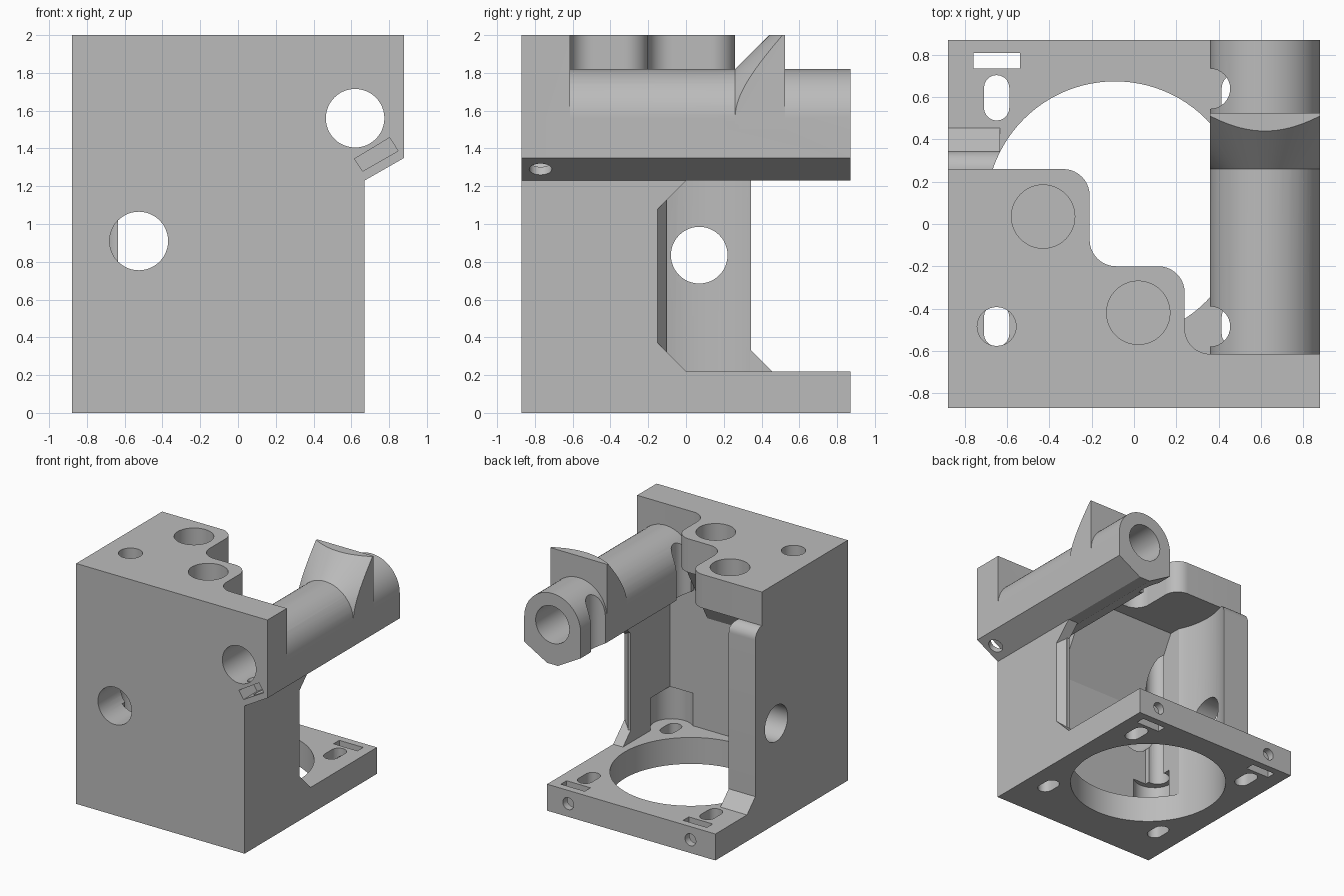
import bpy, bmesh, math
from mathutils import Vector, Matrix

if "Cube" in bpy.data.objects:
    bpy.data.objects.remove(bpy.data.objects["Cube"])

# Axis frames: (u, v, extrusion) -> (x, y, z)
FRAMES = {
    'x': lambda u, v, w: (w, u, v),
    'y': lambda u, v, w: (u, w, v),
    'z': lambda u, v, w: (u, v, w),
}


def solid(name, verts, faces):
    bm = bmesh.new()
    vs = [bm.verts.new(v) for v in verts]
    for f in faces:
        bm.faces.new([vs[i] for i in f])
    bmesh.ops.recalc_face_normals(bm, faces=bm.faces)
    me = bpy.data.meshes.new(name)
    bm.to_mesh(me)
    bm.free()
    ob = bpy.data.objects.new(name, me)
    bpy.context.collection.objects.link(ob)
    return ob


def loft(name, axis, pts_a, a, pts_b, b):
    f, n = FRAMES[axis], len(pts_a)
    verts = [f(u, v, a) for u, v in pts_a] + [f(u, v, b) for u, v in pts_b]
    faces = [list(range(n)), list(range(n, 2 * n))]
    faces += [[i, (i + 1) % n, n + (i + 1) % n, n + i] for i in range(n)]
    return solid(name, verts, faces)


def prism(name, axis, pts, a, b):
    return loft(name, axis, pts, a, pts, b)


def arc(cx, cy, r, a0, a1, n=10):
    return [(cx + r * math.cos(math.radians(a0 + (a1 - a0) * i / n)),
             cy + r * math.sin(math.radians(a0 + (a1 - a0) * i / n))) for i in range(n + 1)]


def circle(cx, cy, r, n=48):
    return arc(cx, cy, r, 0, 360, n)[:-1]


def rect(u0, u1, v0, v1):
    return [(u0, v0), (u1, v0), (u1, v1), (u0, v1)]


def slot(cx, cy, w, h):
    r = w / 2
    return arc(cx, cy + h / 2 - r, r, 0, 180) + arc(cx, cy - h / 2 + r, r, 180, 360)


def combine(target, others, op):
    for o in others:
        m = target.modifiers.new(op, 'BOOLEAN')
        m.operation, m.solver, m.object = op, 'EXACT', o
        bpy.context.view_layer.objects.active = target
        bpy.ops.object.modifier_apply(modifier=m.name)
        bpy.data.objects.remove(o)


# Front wall with the overhanging upper right corner, its front edge chamfered
front = [(-.88, 0), (.67, 0), (.67, 1.23), (.88, 1.35), (.88, 2), (-.88, 2)]
housing = prism("housing", 'y', front, -.87, -.615)

# Base plate, left wall and motor bore
base = prism("base_plate", 'z', rect(-.88, .67, -.87, .87), 0, .22)
left = prism("left_wall", 'x',
             [(-.7, .1), (.455, .1), (.455, .22), (.345, .33)]
             + arc(.255, 1.63, .09, 0, 90) + [(.255, 1.85), (-.7, 1.85)], -.88, -.635)
combine(housing, [base, left], 'UNION')
combine(housing, [prism("bore", 'z', circle(-.09, .065, .61, 96), -.1, 1.72)], 'DIFFERENCE')

# Right wall, bevelled along its rear edge
def wall_end(y):
    d = -y
    return [(-.7, .1), (0, .1), (0, .22), (y, .22 + d), (y, 1.23 - d), (0, 1.23), (0, 1.3), (-.7, 1.3)]
right_in = prism("right_wall_inner", 'x', wall_end(-.1), .58, .605)
right_out = loft("right_wall_outer", 'x', wall_end(-.1), .6, wall_end(-.15), .67)

# Stepped top plate and the sloped support beneath it
top = prism("top_plate", 'z',
            [(-.88, -.8), (-.88, .26)] + arc(-.335, .135, .125, 90, 0)
            + arc(-.085, -.075, .125, 180, 270) + arc(.115, -.325, .125, 90, 0)
            + arc(.36, -.495, .12, 180, 270) + [(.36, -.8)], 1.72, 2)
slope = prism("sloped_support", 'x', [(-.7, 1.05), (-.615, 1.15), (-.3, 1.73), (-.7, 1.85)], -.8, .235)

# Rod arm with round top and tapered underside, plus its conical fin
arm = prism("rod_arm", 'y', arc(.62, 1.56, .26, 0, 180, 32)
            + [(.36, 1.35), (.57, 1.23), (.67, 1.23), (.88, 1.35)], -.75, .87)
fin = loft("cone_fin", 'y', circle(.62, 1.56, .20, 96), .20, circle(.62, 1.56, .525, 96), .525)
combine(fin, [prism("fin_limit", 'z', rect(.36, .88, .1, .7), 1.5, 2)], 'INTERSECT')
combine(housing, [right_in, right_out, top, slope, arm, fin], 'UNION')

# Rod and shaft holes
cuts = [prism("rod_hole", 'y', circle(.62, 1.56, .155), -1, 1),
        prism("front_hole", 'y', circle(-.525, .91, .155), -1, -.5),
        prism("side_hole", 'x', circle(.07, .835, .15), -1, -.5)]
# Blind sockets in the top
for x, y in [(-.43, .035), (.02, -.42)]:
    cuts.append(prism("socket", 'z', circle(x, y, .15), 1.8, 2.1))
# Screw access bores, mounting slots and corner recesses
for x, y, r in [(-.65, -.485, .092), (.36, -.485, .095), (.36, .64, .095)]:
    cuts.append(prism("access_bore", 'z', circle(x, y, r, 32), .22, 2.1))
for x in (-.65, .475):
    cuts.append(prism("rear_slot", 'z', slot(x, .597, .12, .215), -.1, .3))
    cuts.append(prism("front_slot", 'z', slot(x, -.48, .12, .2), -.1, .3))
    cuts.append(prism("recess", 'z', circle(x + (.03 if x < 0 else 0), -.49, .165, 32), .22, .49))
    cuts.append(prism("nut_slot", 'z', rect(x - .11, x + .11, .735, .81), -.1, .3))
    cuts.append(prism("rear_screw", 'y', circle(x, .11, .05, 24), .62, 1))
# Angled clamp nut slot and its screw hole
cuts.append(prism("clamp_slot", 'y', [(.617, 1.345), (.803, 1.457), (.847, 1.387), (.66, 1.28)], -1, -.69))
clamp = prism("clamp_screw", 'z', circle(0, 0, .06, 24), -.1, .25)
clamp.data.transform(Matrix.Translation((.775, -.77, 1.29)) @ Matrix.Rotation(math.radians(-30), 4, 'Y'))
cuts.append(clamp)
combine(housing, cuts, 'DIFFERENCE')

# Single grey material and crisp smooth shading
grey = bpy.data.materials.new("grey")
grey.diffuse_color = (.5, .5, .5, 1)
grey.use_nodes = True
grey.node_tree.nodes["Principled BSDF"].inputs["Base Color"].default_value = grey.diffuse_color
housing.data.materials.clear()
housing.data.materials.append(grey)
for p in housing.data.polygons:
    p.material_index = 0
bpy.ops.object.select_all(action='DESELECT')
housing.select_set(True)
bpy.context.view_layer.objects.active = housing
bpy.ops.object.shade_smooth_by_angle(angle=math.radians(25))
